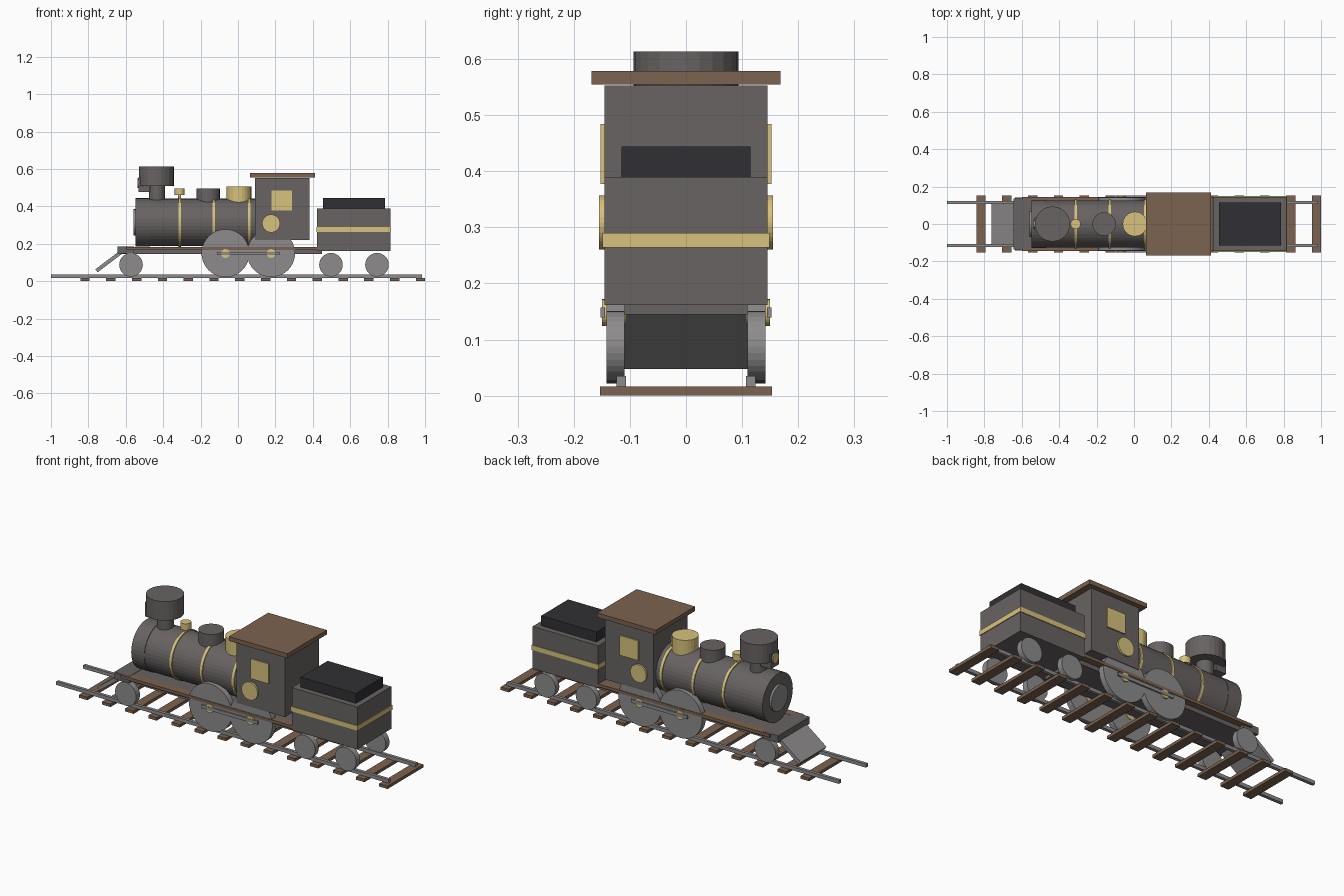
import bpy, math

if "Cube" in bpy.data.objects:
    bpy.data.objects.remove(bpy.data.objects["Cube"])

def material(name, rgb):
    m = bpy.data.materials.new(name)
    m.diffuse_color = (*rgb, 1)
    m.use_nodes = True
    m.node_tree.nodes["Principled BSDF"].inputs["Base Color"].default_value = m.diffuse_color
    return m

IRON = material("iron", (0.14, 0.125, 0.125))
STEEL = material("steel", (0.27, 0.26, 0.26))
BRASS = material("brass", (0.68, 0.54, 0.2))
WOOD = material("wood", (0.2, 0.125, 0.08))
COAL = material("coal", (0.03, 0.03, 0.035))

def finish(name, mat):
    o = bpy.context.object
    o.name = name
    o.data.materials.append(mat)
    return o

def box(name, x, y, z, mat):
    """Box from (min, max) ranges on each axis."""
    c = [(a + b) / 2 for a, b in (x, y, z)]
    bpy.ops.mesh.primitive_cube_add(size=1, location=c)
    o = finish(name, mat)
    o.scale = [b - a for a, b in (x, y, z)]
    return o

ROT = {"x": (0, math.pi / 2, 0), "y": (math.pi / 2, 0, 0), "z": (0, 0, 0)}

def cyl(name, axis, lo, hi, centre, r, mat, sides=24):
    """Cylinder from lo to hi along an axis; centre holds the other two coordinates."""
    loc = list(centre)
    loc.insert("xyz".index(axis), (lo + hi) / 2)
    bpy.ops.mesh.primitive_cylinder_add(vertices=sides, radius=r, depth=hi - lo,
                                        location=loc, rotation=ROT[axis])
    return finish(name, mat)

# Track
for i in range(14):
    x = -0.818 + i * 0.138
    box("sleeper", (x - 0.025, x + 0.025), (-0.153, 0.153), (0, 0.016), WOOD)
for s in (-1, 1):
    y = s * 0.115
    box("rail", (-1, 0.985), (y - 0.0085, y + 0.0085), (0.016, 0.035), STEEL)

# Frame, bumper beam and pilot
box("frame", (-0.64, 0.45), (-0.11, 0.11), (0.145, 0.183), IRON)
box("bumper_beam", (-0.645, -0.555), (-0.135, 0.135), (0.147, 0.185), IRON)
pilot = box("pilot_plate", (-0.775, -0.595), (-0.11, 0.11), (0.1, 0.12), STEEL)
pilot.rotation_euler = (0, -math.atan2(0.11, 0.145), 0)

# Boiler along x
AX = (0, 0.315)
cyl("boiler", "x", -0.5, 0.1, AX, 0.126, IRON, 40)
cyl("smokebox", "x", -0.548, -0.47, AX, 0.129, IRON, 40)
cyl("smokebox_door", "x", -0.56, -0.54, AX, 0.07, STEEL, 32)
for x in (-0.312, -0.13, 0.06):
    cyl("boiler_band", "x", x - 0.007, x + 0.007, AX, 0.131, BRASS, 40)

# Chimney, lamp, bell and domes
cyl("chimney_stem", "z", 0.42, 0.51, (-0.433, 0), 0.042, IRON)
cyl("chimney_cap", "z", 0.51, 0.613, (-0.436, 0), 0.094, IRON)
box("lamp_box", (-0.532, -0.47), (-0.035, 0.035), (0.477, 0.555), IRON)
cyl("lamp_lens", "x", -0.538, -0.53, (0, 0.525), 0.027, BRASS)
cyl("bell", "z", 0.46, 0.495, (-0.312, 0), 0.027, BRASS)
cyl("bell_stem", "z", 0.43, 0.462, (-0.312, 0), 0.008, BRASS, 12)
cyl("sand_dome", "z", 0.42, 0.495, (-0.16, 0), 0.063, IRON)
cyl("steam_dome", "z", 0.42, 0.506, (0.005, 0), 0.066, BRASS)

# Cab
box("cab", (0.092, 0.382), (-0.145, 0.145), (0.22, 0.553), IRON)
box("cab_roof", (0.063, 0.413), (-0.168, 0.168), (0.555, 0.579), WOOD)

# Tender
box("tender", (0.423, 0.815), (-0.145, 0.145), (0.162, 0.39), IRON)
box("tender_stripe", (0.419, 0.819), (-0.149, 0.149), (0.264, 0.29), BRASS)
box("coal_load", (0.455, 0.785), (-0.115, 0.115), (0.385, 0.444), COAL)

# Parts repeated on both sides
def side(s, a, b):
    return tuple(sorted((s * a, s * b)))

for s in (-1, 1):
    box("running_board", (-0.6, 0.45), side(s, 0.1, 0.145), (0.168, 0.184), WOOD)
    box("cab_window", (0.18, 0.29), side(s, 0.14, 0.152), (0.377, 0.484), BRASS)
    cyl("cab_porthole", "y", *side(s, 0.14, 0.155), (0.177, 0.309), 0.048, BRASS, 32)
    for x in (-0.067, 0.177):
        cyl("driving_wheel", "y", *side(s, 0.11, 0.142), (x, 0.15), 0.128, STEEL, 40)
        cyl("wheel_hub", "y", *side(s, 0.107, 0.15), (x, 0.148), 0.024, BRASS)
    for x in (-0.572, 0.497, 0.743):
        cyl("small_wheel", "y", *side(s, 0.11, 0.142), (x, 0.088), 0.063, STEEL, 32)
    box("coupling_rod", (-0.113, 0.223), side(s, 0.144, 0.152), (0.139, 0.157), STEEL)
